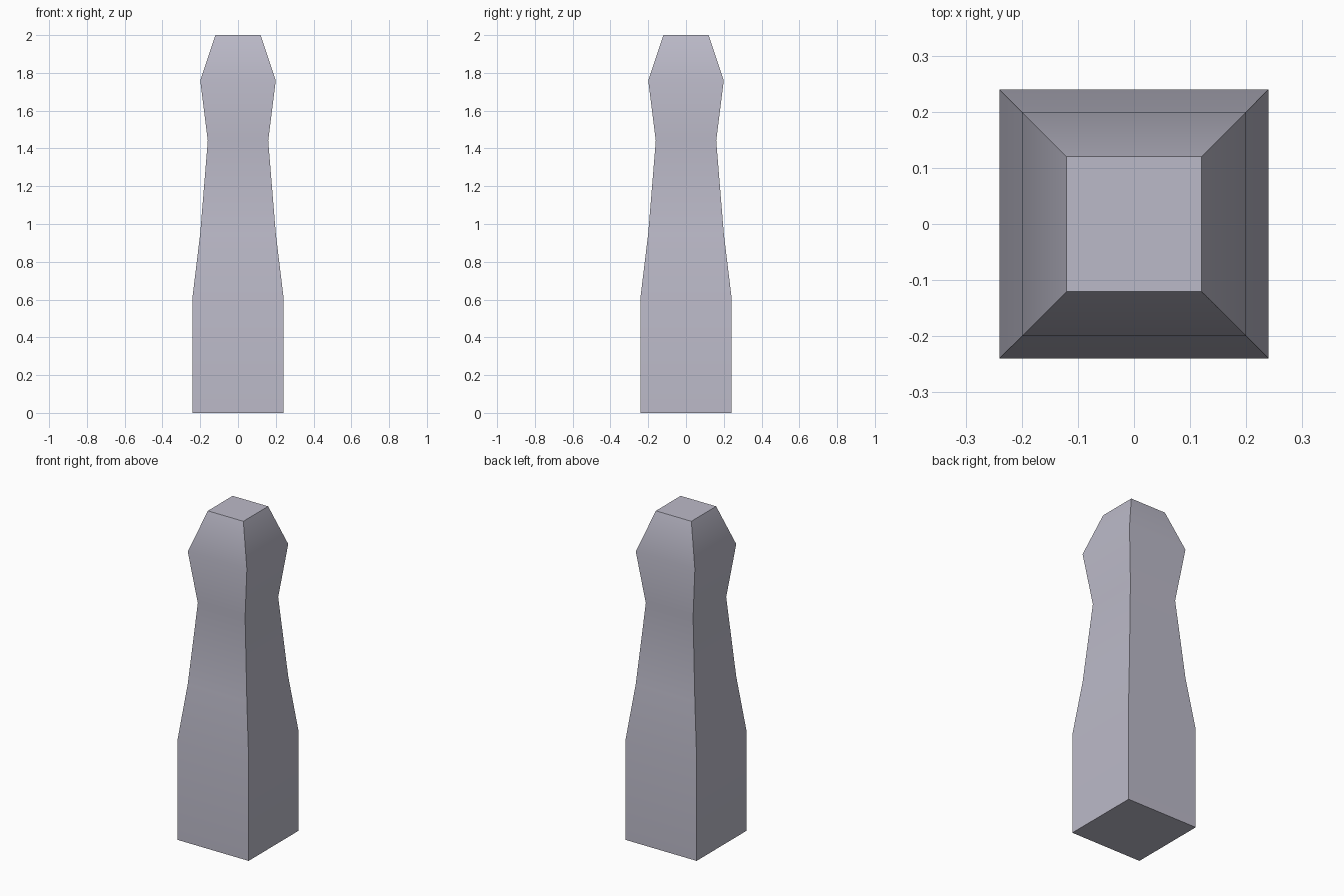
import bpy
import bmesh
from math import radians

cube = bpy.data.objects.get("Cube")
if cube:
    bpy.data.objects.remove(cube, do_unlink=True)

# Single pale stone colour
stone = bpy.data.materials.new("pale lilac grey")
stone.use_nodes = True
colour = (0.50, 0.49, 0.58, 1)
stone.diffuse_color = colour
stone.node_tree.nodes["Principled BSDF"].inputs["Base Color"].default_value = colour

# Half width and height of each square ring, from foot to tip
profile = [(0.24, 0), (0.24, 0.62), (0.20, 0.95), (0.16, 1.44), (0.20, 1.76), (0.12, 2)]
corners = [(-1, -1), (1, -1), (1, 1), (-1, 1)]

# Square post lofted through the rings
bm = bmesh.new()
rings = [[bm.verts.new((w * x, w * y, z)) for x, y in corners] for w, z in profile]
for low, high in zip(rings, rings[1:]):
    for i in range(4):
        j = (i + 1) % 4
        bm.faces.new((low[i], low[j], high[j], high[i]))
bm.faces.new(rings[0][::-1])
bm.faces.new(rings[-1])
mesh = bpy.data.meshes.new("post")
bm.to_mesh(mesh)
bm.free()
mesh.materials.append(stone)

post = bpy.data.objects.new("post", mesh)
bpy.context.collection.objects.link(post)

# Soft along the height, crisp at the corners and ends
bpy.ops.object.select_all(action="DESELECT")
post.select_set(True)
bpy.context.view_layer.objects.active = post
bpy.ops.object.shade_smooth_by_angle(angle=radians(30))
